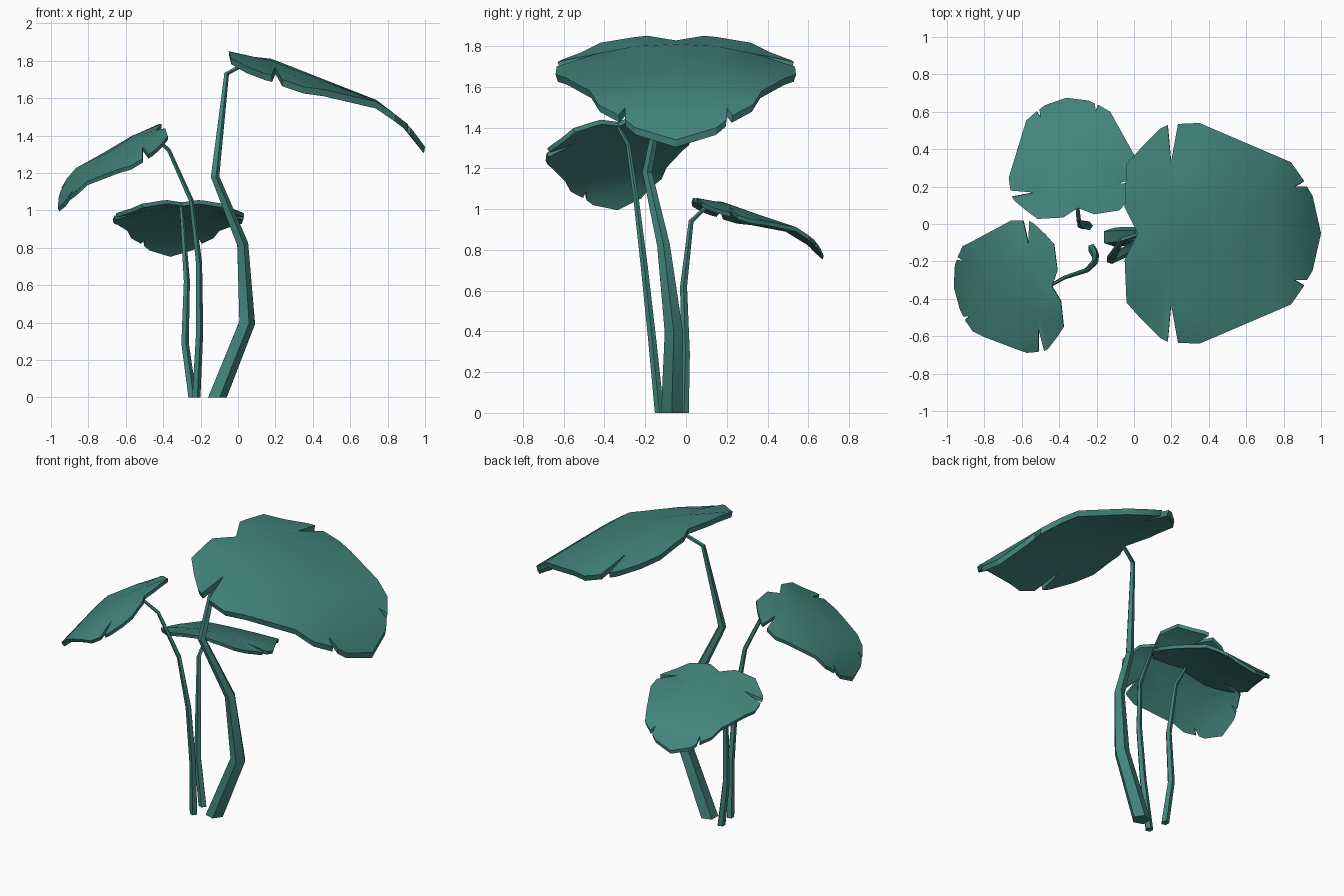
import bpy, bmesh, math
from mathutils import Vector, Matrix

if "Cube" in bpy.data.objects:
    bpy.data.objects.remove(bpy.data.objects["Cube"])

mat = bpy.data.materials.new("teal_green")
mat.diffuse_color = (0.055, 0.235, 0.2, 1)
mat.use_nodes = True
mat.node_tree.nodes["Principled BSDF"].inputs["Base Color"].default_value = mat.diffuse_color

# half outline of a leaf, from the stem notch round to the tip
HALF = [(0, 0), (-.07, .14), (-.06, .37), (.02, .46), (.12, .56), (.16, .58),
        (.178, .38), (.215, .585), (.33, .59), (.82, .38), (.89, .28),
        (.84, .25), (.905, .25), (.935, .2), (.98, 0)]
# height along the spine
SPINE = [(-.08, .02), (0, -.012), (.16, -.03), (.72, -.25), (.89, -.38), (.98, -.5)]


def spine_z(x):
    for (x0, z0), (x1, z1) in zip(SPINE, SPINE[1:]):
        if x <= x1:
            break
    return z0 + (z1 - z0) * (x - x0) / (x1 - x0)


def finish(name, bm):
    bmesh.ops.recalc_face_normals(bm, faces=bm.faces[:])
    me = bpy.data.meshes.new(name)
    bm.to_mesh(me)
    bm.free()
    me.materials.append(mat)
    ob = bpy.data.objects.new(name, me)
    bpy.context.collection.objects.link(ob)
    bpy.ops.object.select_all(action='DESELECT')
    ob.select_set(True)
    bpy.context.view_layer.objects.active = ob
    bpy.ops.object.shade_smooth_by_angle(angle=math.radians(30))
    return ob


def leaf(name, base, yaw, pitch=0, roll=0, scale=1):
    bm = bmesh.new()
    outline = HALF + [(x, -y) for x, y in HALF[-2:0:-1]]
    bm.faces.new([bm.verts.new((x, y, 0)) for x, y in reversed(outline)])
    # cut the flat outline so that it can bend
    cuts = [((x, 0, 0), (1, 0, 0)) for x in (.16, .44, .72, .87)]
    cuts += [((0, y, 0), (0, 1, 0)) for y in (-.2, 0, .2)]
    for co, no in cuts:
        bmesh.ops.bisect_plane(bm, geom=bm.verts[:] + bm.edges[:] + bm.faces[:],
                               plane_co=co, plane_no=no)
    bmesh.ops.triangulate(bm, faces=bm.faces[:])
    # drooping spine and side edges
    for v in bm.verts:
        x, y = v.co.x, v.co.y
        v.co.z = spine_z(x) - .26 * y * y * min(1, max(0, (.83 - x) / .55))
    # extrude down for thickness, with a slightly smaller underside
    top = bm.faces[:]
    ext = bmesh.ops.extrude_face_region(bm, geom=top, use_keep_orig=True)
    for v in [g for g in ext["geom"] if isinstance(g, bmesh.types.BMVert)]:
        v.co += Vector((-.01 * (v.co.x - .4), -.02 * v.co.y, -.036))
    rot = [Matrix.Rotation(math.radians(a), 4, ax)
           for a, ax in ((yaw, 'Z'), (pitch, 'Y'), (roll, 'X'))]
    bm.transform(Matrix.Translation(base) @ rot[0] @ rot[1] @ rot[2]
                 @ Matrix.Scale(scale, 4))
    finish(name, bm)


def stem(name, pts, sides=5):
    """Tapered tube through (x, y, z, radius) points."""
    bm = bmesh.new()
    rings = []
    for i, p in enumerate(pts):
        co = Vector(p[:3])
        a, b = Vector(pts[max(i - 1, 0)][:3]), Vector(pts[min(i + 1, len(pts) - 1)][:3])
        q = Vector((0, 0, 1)).rotation_difference(b - a if i else Vector((0, 0, 1)))
        rings.append([bm.verts.new(co + q @ Vector((p[3] * math.cos(t), p[3] * math.sin(t), 0)))
                      for t in (math.tau * k / sides for k in range(sides))])
    for r, s in zip(rings, rings[1:]):
        for k in range(sides):
            n = (k + 1) % sides
            bm.faces.new((r[k], r[n], s[n], s[k]))
    bm.faces.new(rings[0][::-1])
    bm.faces.new(rings[-1])
    finish(name, bm)


# leaves
leaf("large_leaf", (.02, -.05, 1.84), 0)
leaf("front_left_leaf", (-.44, -.335, 1.435), 185, 12, -8, .61)
leaf("back_leaf", (-.30, .085, 1.05), 96, -2, 0, .595)

# stems
stem("large_stem", [(-.115, -.07, 0, .055), (.045, -.06, .4, .047), (.022, -.11, .82, .033),
                    (-.125, -.19, 1.18, .025), (-.062, -.085, 1.73, .014),
                    (.04, -.05, 1.785, .012)])
stem("front_left_stem", [(-.225, -.13, 0, .024), (-.207, -.165, .35, .021),
                         (-.21, -.205, .72, .018), (-.25, -.245, 1.05, .014),
                         (-.37, -.285, 1.32, .011), (-.45, -.33, 1.40, .009)])
stem("back_stem", [(-.245, -.01, 0, .025), (-.285, -.002, .29, .022), (-.275, -.012, .62, .018),
                   (-.297, .025, .94, .013), (-.305, .11, 1.02, .01)])
